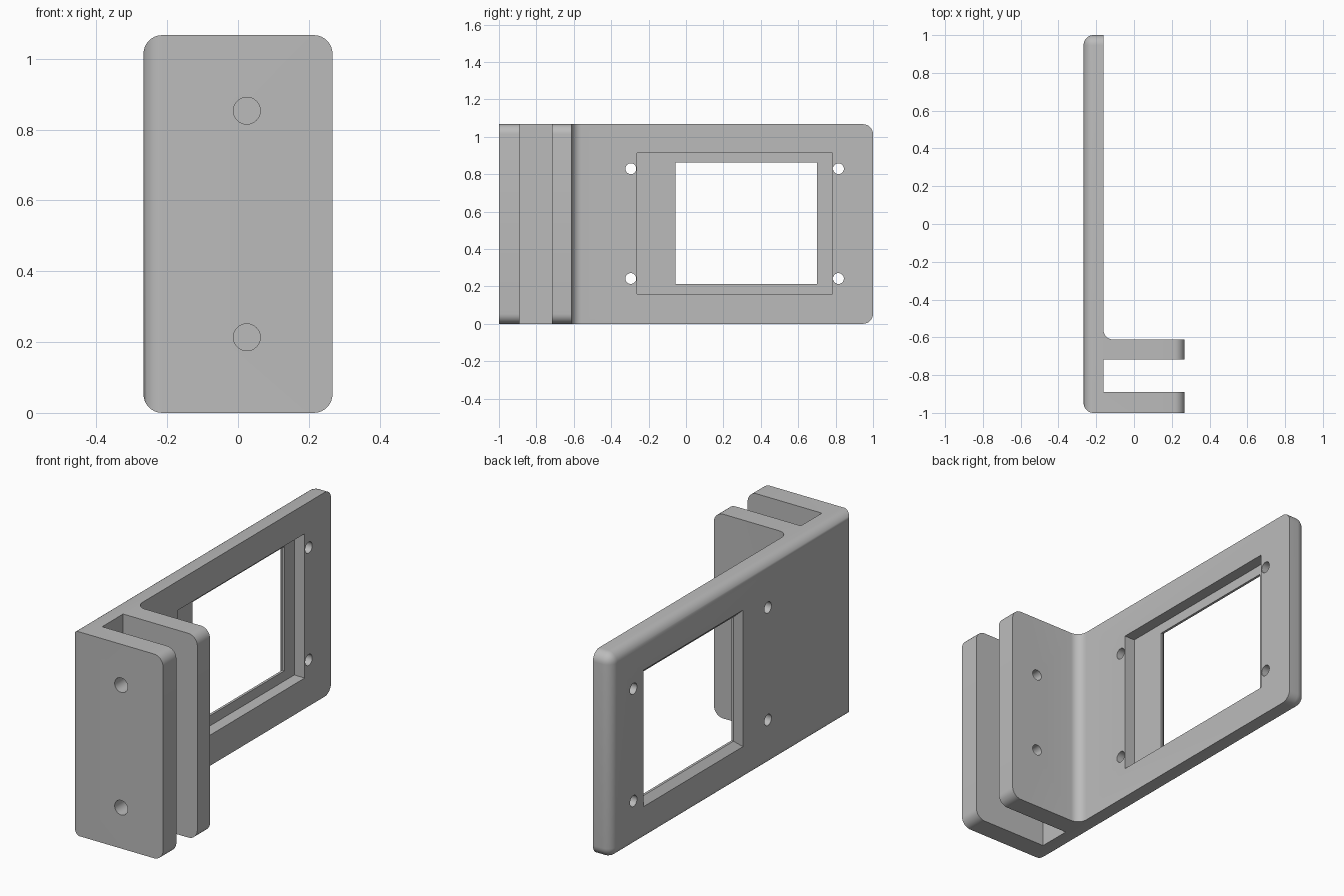
import bpy
import bmesh
from math import pi, cos, sin
from mathutils import Matrix, Vector

cube = bpy.data.objects.get("Cube")
if cube:
    bpy.data.objects.remove(cube, do_unlink=True)

# Overall sizes
HALF_X, HEIGHT, ROUND = 0.267, 1.067, 0.053
OUTER, INNER, FLOOR = -HALF_X, -0.162, -0.222   # plate faces and recess floor in x

grey = bpy.data.materials.new("light_grey")
grey.use_nodes = True
grey.diffuse_color = (0.5, 0.5, 0.5, 1)
grey.node_tree.nodes["Principled BSDF"].inputs["Base Color"].default_value = grey.diffuse_color


def finish(bm, name):
    bmesh.ops.recalc_face_normals(bm, faces=bm.faces)
    mesh = bpy.data.meshes.new(name)
    bm.to_mesh(mesh)
    bm.free()
    mesh.materials.append(grey)
    obj = bpy.data.objects.new(name, mesh)
    bpy.context.collection.objects.link(obj)
    return obj


def box_bm(low, high):
    bm = bmesh.new()
    bmesh.ops.create_cube(bm, size=1)
    low, high = Vector(low), Vector(high)
    for v in bm.verts:
        v.co = [a + (b - a) * (c + 0.5) for a, b, c in zip(low, high, v.co)]
    return bm


cutters = []


def cut_box(name, low, high):
    cutters.append(finish(box_bm(low, high), name))


def cut_hole(name, center, radius, depth, axis):
    bm = bmesh.new()
    bmesh.ops.create_cone(bm, cap_ends=True, segments=32, radius1=radius,
                          radius2=radius, depth=depth,
                          matrix=Matrix.Translation(center) @ Matrix.Rotation(pi / 2, 4, axis))
    cutters.append(finish(bm, name))


# Solid block with its rounded outer edges
bm = box_bm((-HALF_X, -1, 0), (HALF_X, 1, HEIGHT))
rounded = []
for e in bm.edges:
    a, b = e.verts
    d, mid = b.co - a.co, (a.co + b.co) / 2
    along_y = abs(d.y) > 1
    outer_upright = abs(d.z) > 0.9 and mid.x < 0
    back_corner = abs(d.x) > 0.4 and mid.y > 0
    if along_y or outer_upright or back_corner:
        rounded.append(e)
bmesh.ops.bevel(bm, geom=rounded, offset=ROUND, offset_type='OFFSET', segments=8,
                profile=0.5, affect='EDGES', clamp_overlap=True)
bracket = finish(bm, "mounting_bracket")

# Open space beside the plate, with a filleted inner corner
ARM_BACK = -0.612
path = [(1, ARM_BACK), (1, 2), (INNER, 2)]
for i in range(9):
    t = pi + i / 8 * pi / 2
    path.append((INNER + ROUND + ROUND * cos(t), ARM_BACK + ROUND + ROUND * sin(t)))
bm = bmesh.new()
face = bm.faces.new([bm.verts.new((x, y, -0.2)) for x, y in path])
top = bmesh.ops.extrude_face_region(bm, geom=[face])["geom"]
bmesh.ops.translate(bm, vec=(0, 0, 1.5),
                    verts=[g for g in top if isinstance(g, bmesh.types.BMVert)])
cutters.append(finish(bm, "plate_clearance"))

# Slot between the two arms
cut_box("arm_slot", (INNER, -0.89, -0.2), (1, -0.717, 1.3))

# Recess and window through the plate
cut_box("recess", (FLOOR, -0.262, 0.16), (0, 0.782, 0.914))
WIN_Y, WIN_Z = (-0.057, 0.7), (0.213, 0.862)
cut_box("window", (-0.4, WIN_Y[0], WIN_Z[0]), (-0.1, WIN_Y[1], WIN_Z[1]))

# Chamfer widening the window towards the outer face
CHAMFER, EXTRA = 0.032, 0.02
bm = box_bm((OUTER - EXTRA, WIN_Y[0], WIN_Z[0]), (OUTER + CHAMFER, WIN_Y[1], WIN_Z[1]))
for v in bm.verts:
    if v.co.x < OUTER:
        grow = CHAMFER + EXTRA
        v.co.y += grow if v.co.y > 0.3 else -grow
        v.co.z += grow if v.co.z > 0.5 else -grow
cutters.append(finish(bm, "window_chamfer"))

# Screw holes in the plate and in both arms
for y in (-0.295, 0.815):
    for z in (0.242, 0.829):
        cut_hole("plate_hole", (-0.21, y, z), 0.029, 0.3, 'Y')
for side in (-1, 1):
    cut_hole("front_arm_hole", (0.025, -0.95, HEIGHT / 2 + side * 0.32), 0.038, 0.2, 'X')
    cut_hole("rear_arm_hole", (0.11, -0.665, HEIGHT / 2 + side * 0.213), 0.028, 0.2, 'X')

# Carve everything out of the block
for cutter in cutters:
    cutter.hide_render = True
    mod = bracket.modifiers.new(cutter.name, 'BOOLEAN')
    mod.operation = 'DIFFERENCE'
    mod.solver = 'EXACT'
    mod.object = cutter
bpy.context.view_layer.update()
result = bpy.data.meshes.new_from_object(
    bracket.evaluated_get(bpy.context.evaluated_depsgraph_get()))
bracket.modifiers.clear()
bracket.data = result
result.materials.clear()
result.materials.append(grey)
for p in result.polygons:
    p.material_index = 0
for cutter in cutters:
    bpy.data.objects.remove(cutter, do_unlink=True)

# Smooth fillets, crisp edges
bpy.ops.object.select_all(action='DESELECT')
bracket.select_set(True)
bpy.context.view_layer.objects.active = bracket
bpy.ops.object.shade_smooth_by_angle(angle=pi / 6)
